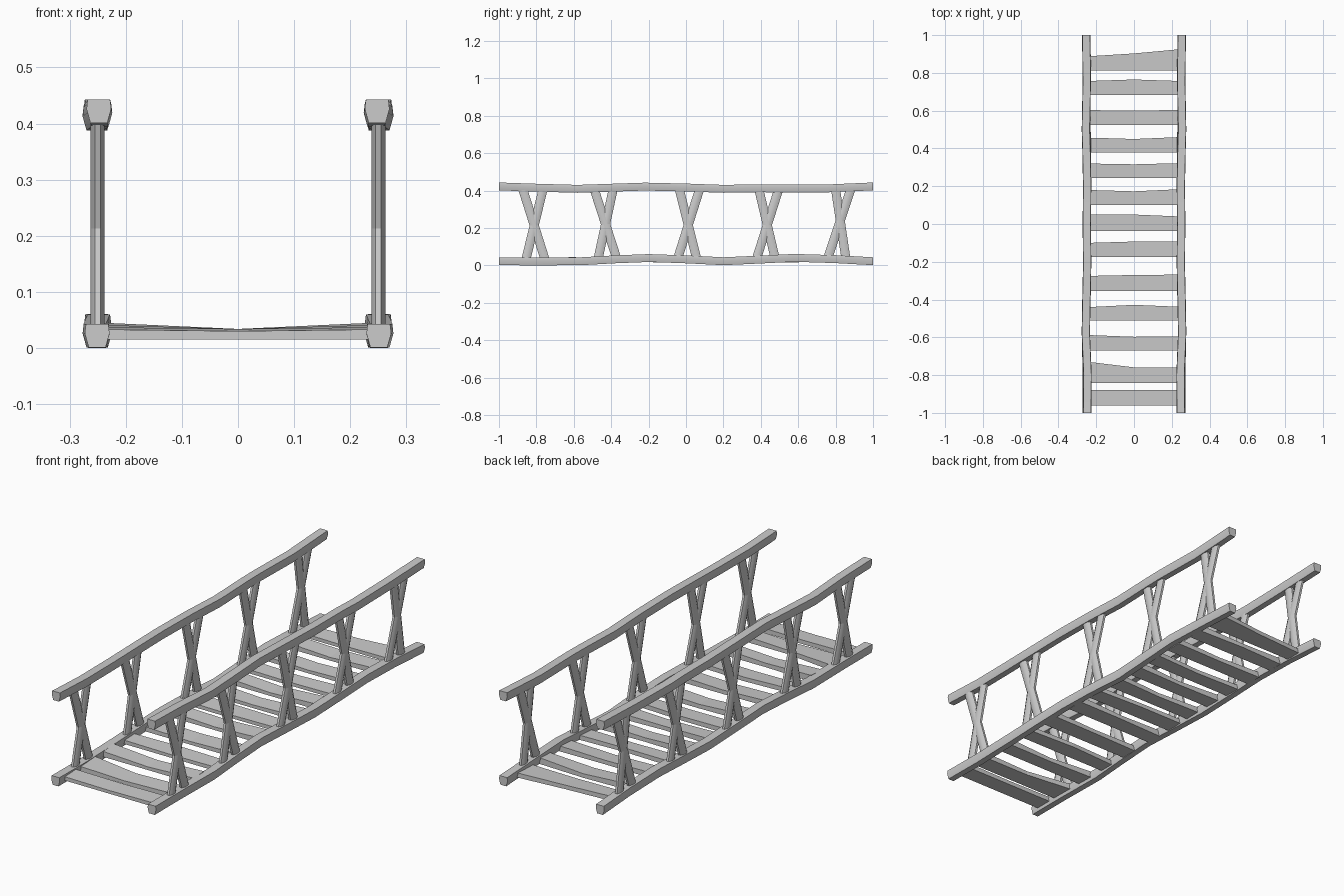
import bpy, bmesh, math
from mathutils import Vector

if "Cube" in bpy.data.objects:
    bpy.data.objects.remove(bpy.data.objects["Cube"])


def finish(name, bm, smooth=True):
    bmesh.ops.recalc_face_normals(bm, faces=bm.faces)
    me = bpy.data.meshes.new(name)
    bm.to_mesh(me)
    bm.free()
    ob = bpy.data.objects.new(name, me)
    bpy.context.collection.objects.link(ob)
    if smooth:
        bpy.ops.object.select_all(action='DESELECT')
        bpy.context.view_layer.objects.active = ob
        ob.select_set(True)
        bpy.ops.object.shade_smooth_by_angle(angle=math.radians(50))
    return ob


def loft(name, rings, smooth=True):
    """Skin a list of equal-length rings and cap both ends."""
    bm = bmesh.new()
    vs = [[bm.verts.new(p) for p in r] for r in rings]
    n = len(vs[0])
    for a, b in zip(vs, vs[1:]):
        for i in range(n):
            j = (i + 1) % n
            bm.faces.new((a[i], a[j], b[j], b[i]))
    bm.faces.new(vs[0])
    bm.faces.new(vs[-1])
    return finish(name, bm, smooth)


# Rails: a rounded log section swept along a wavy path
RAIL = [(-.020, .021), (.020, .021), (.022, .004), (.015, -.021),
        (-.015, -.021), (-.022, .004)]
LOWER = [(-1, .251, .022), (-.8, .250, .021), (-.56, .255, .022), (-.38, .251, .032),
         (-.2, .248, .039), (0, .250, .032), (.2, .247, .022), (.4, .250, .031),
         (.58, .252, .040), (.8, .250, .033), (1, .252, .022)]
UPPER = [(-1, .248, .422), (-.8, .246, .415), (-.58, .255, .409), (-.4, .252, .415),
         (-.22, .248, .421), (0, .250, .416), (.2, .248, .409), (.4, .252, .412),
         (.5, .255, .411), (.75, .250, .411), (1, .253, .422)]
# Cross braces: (top y, bottom y) of the two bars in each X
BRACES = [((-.872, -.755), (-.765, -.855)), ((-.49, -.37), (-.39, -.47)),
          ((-.035, .057), (.072, -.045)), ((.39, .477), (.495, .377)),
          ((.80, .855), (.88, .757))]


def brace(name, x, top, bottom):
    a, b = Vector((x, bottom, .035)), Vector((x, top, .405))
    across = (b - a).cross(Vector((1, 0, 0))).normalized()
    ring = [Vector((.0135 * math.cos(t), 0, 0)) + across * .026 * math.sin(t)
            for t in (math.tau * (i + .5) / 8 for i in range(8))]
    loft(name, [[p + v for v in ring] for p in (a, b)])


for side, s in (("left", -1), ("right", 1)):
    for kind, path in (("lower_rail", LOWER), ("hand_rail", UPPER)):
        loft(f"{side}_{kind}", [[(s * (x + u), y, z + v) for u, v in RAIL]
                                for y, x, z in path])
    for i, pair in enumerate(BRACES):
        for k, (top, bottom) in enumerate(pair):
            brace(f"{side}_brace_{i + 1}_{'ab'[k]}", s * .25, top, bottom)

# Deck planks: front edge y, then back edge y at left, middle and right
PLANKS = [(-.960, -.878, -.878, -.878), (-.843, -.730, -.759, -.759),
          (-.670, -.588, -.597, -.595), (-.512, -.440, -.428, -.438),
          (-.356, -.275, -.270, -.268), (-.176, -.100, -.093, -.092),
          (-.036, .050, .050, .040), (.100, .180, .173, .184),
          (.243, .320, .316, .322), (.378, .457, .450, .460),
          (.523, .603, .600, .604), (.682, .757, .765, .757),
          (.812, .888, .903, .925)]
for i, (f, bl, bm_, br) in enumerate(PLANKS):
    lift = .004 * (i % 3)
    rings = []
    for x, b, top in ((-.24, bl, .037 + lift), (0, bm_, .034), (.24, br, .037 + lift)):
        rings.append([(x, f, .015), (x, b, .015), (x, b, top), (x, f, top - .004)])
    loft(f"deck_plank_{i + 1}", rings, False)
